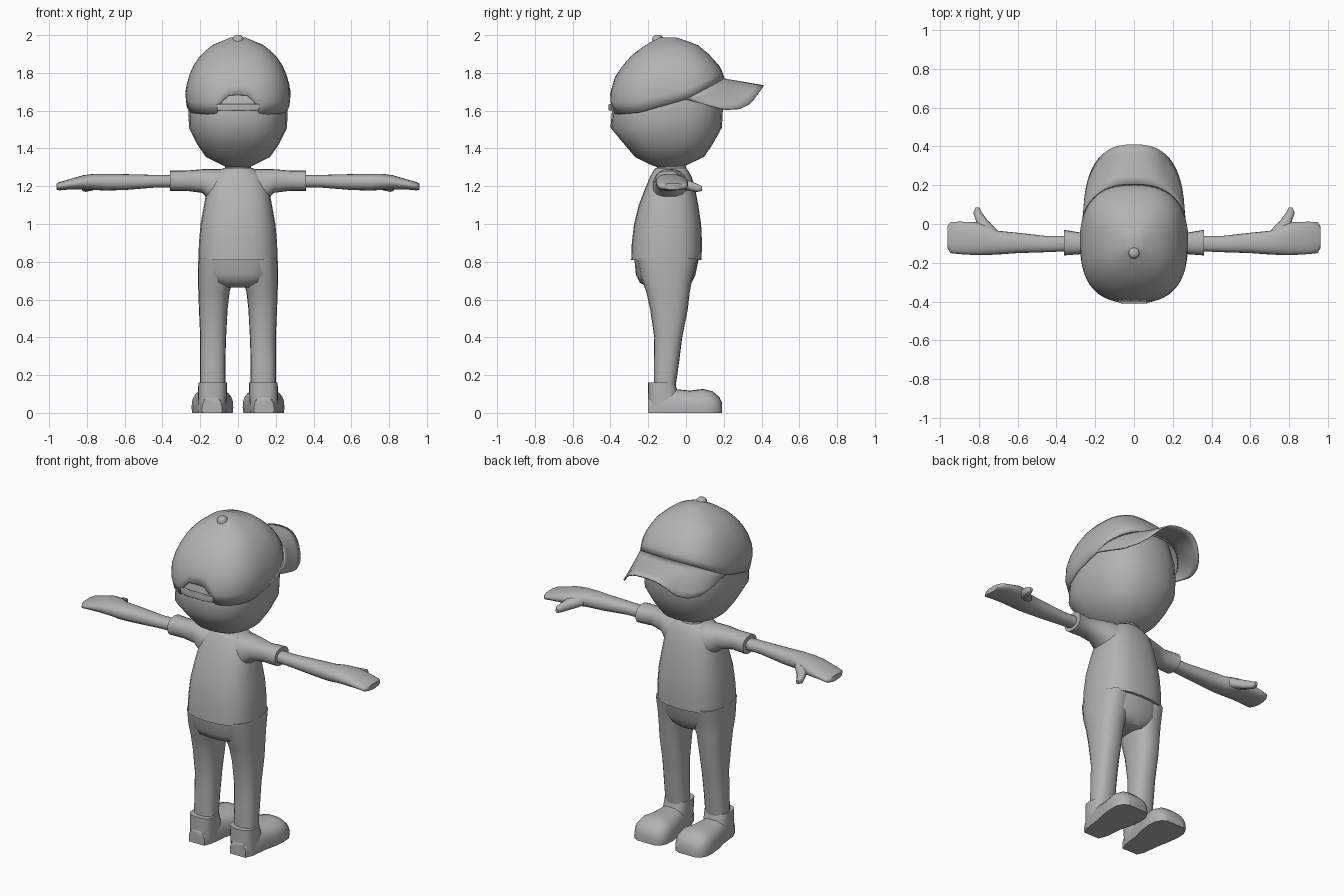
import bpy, bmesh, math
from mathutils import Vector

cube = bpy.data.objects.get("Cube")
if cube:
    bpy.data.objects.remove(cube, do_unlink=True)

GREY = (0.45, 0.45, 0.45, 1)
grey = bpy.data.materials.new("plain grey")
grey.use_nodes = True
grey.diffuse_color = GREY
grey.node_tree.nodes["Principled BSDF"].inputs["Base Color"].default_value = GREY


def finish(name, bm, angle=50, thickness=0):
    bmesh.ops.remove_doubles(bm, verts=bm.verts, dist=0.0005)
    bmesh.ops.recalc_face_normals(bm, faces=bm.faces)
    mesh = bpy.data.meshes.new(name)
    bm.to_mesh(mesh)
    bm.free()
    mesh.materials.append(grey)
    ob = bpy.data.objects.new(name, mesh)
    bpy.context.collection.objects.link(ob)
    if thickness:
        mod = ob.modifiers.new("thickness", "SOLIDIFY")
        mod.thickness = thickness
    bpy.ops.object.select_all(action="DESELECT")
    ob.select_set(True)
    bpy.context.view_layer.objects.active = ob
    bpy.ops.object.shade_smooth_by_angle(angle=math.radians(angle))
    return ob


def rounded(a, p):
    """Point on a unit superellipse."""
    c, s = math.cos(a), math.sin(a)
    return (math.copysign(abs(c) ** (2 / p), c), math.copysign(abs(s) ** (2 / p), s))


def bridge(bm, rings, closed=True):
    for lo, hi in zip(rings, rings[1:]):
        n = len(lo)
        for i in range(n if closed else n - 1):
            j = (i + 1) % n
            bm.faces.new((lo[i], lo[j], hi[j], hi[i]))


def loft(name, axis, sections, p=2.3, n=20, side=1, angle=50):
    """Skin rings given as (position, u min, u max, v min, v max)."""
    bm = bmesh.new()
    rings = []
    for pos, u0, u1, v0, v1 in sections:
        ring = []
        for i in range(n):
            cu, cv = rounded(math.tau * i / n, p)
            u = (u0 + u1) / 2 + cu * (u1 - u0) / 2
            v = (v0 + v1) / 2 + cv * (v1 - v0) / 2
            co = {"x": (pos, u, v), "y": (u, pos, v), "z": (u, v, pos)}[axis]
            ring.append(bm.verts.new((co[0] * side, co[1], max(co[2], 0))))
        rings.append(ring)
    bridge(bm, rings)
    bm.faces.new(rings[0])
    bm.faces.new(rings[-1])
    return finish(name, bm, angle)


def lookup(table, x):
    """Linear interpolation in rows that start with the key."""
    if x <= table[0][0]:
        return table[0][1:]
    for a, b in zip(table, table[1:]):
        if x <= b[0]:
            t = (x - a[0]) / (b[0] - a[0])
            return [m + (k - m) * t for m, k in zip(a[1:], b[1:])]
    return table[-1][1:]


def upright(rows):
    """Turn (z, half width, back y, front y) into loft sections."""
    return [(z, -w, w, y0, y1) for z, w, y0, y1 in rows]


# Head and neck
loft("head", "z", upright([
    (1.3, .06, -.15, -.02), (1.315, .09, -.19, .01), (1.355, .17, -.27, .095),
    (1.42, .215, -.325, .14), (1.51, .26, -.4, .19), (1.6, .262, -.392, .195),
    (1.7, .255, -.38, .19), (1.8, .22, -.33, .17), (1.9, .14, -.24, .08)]), p=2.4, n=24)
loft("neck", "z", upright([(1.2, .07, -.16, .035), (1.28, .07, -.155, .005),
                           (1.34, .065, -.15, -.01)]))

# Cap crown, with an arched opening in its back rim
CROWN = [(1.57, .262, -.385, .2), (1.62, .272, -.41, .2), (1.7, .28, -.4, .203),
         (1.78, .262, -.375, .205), (1.84, .235, -.335, .175), (1.9, .195, -.28, .12),
         (1.95, .13, -.21, .06), (1.987, .04, -.14, -.05)]
RIM = [(-.41, 1.595), (-.38, 1.58), (-.25, 1.59), (-.12, 1.625), (0, 1.66), (.2, 1.77)]
ARCH = [(0, 1.685), (.06, 1.68), (.1, 1.63), (.115, 1.58)]
CROWN_TOP = CROWN[-1][0]


def crown_point(a, z):
    w, y0, y1 = lookup(CROWN, z)
    c, s = rounded(a, 2.6)
    return Vector((w * c, (y0 + y1) / 2 + s * (y1 - y0) / 2, z))


def rim_height(a):
    q = crown_point(a, 1.65)
    z = lookup(RIM, q.y)[0]
    return max(z, lookup(ARCH, abs(q.x))[0]) if q.y < -.3 else z


bm = bmesh.new()
columns, rows = 56, 10
rings = []
for k in range(rows + 1):
    f = math.sin(k / rows * math.pi / 2)
    ring = []
    for i in range(columns):
        a = math.tau * i / columns
        base = rim_height(a)
        ring.append(bm.verts.new(crown_point(a, base + (CROWN_TOP - base) * f)))
    rings.append(ring)
bridge(bm, rings)
bm.faces.new(rings[-1])
finish("cap_crown", bm, thickness=.01)

# Cap visor, drooping at both sides
DROOP = [(0, 1.66), (.2, 1.605), (.29, 1.612), (.35, 1.645), (.4, 1.72), (.41, 1.735)]
bm = bmesh.new()
steps, start = 28, math.radians(13.3)
rings = []
for k in range(6):
    v = k / 5
    ring = []
    for i in range(steps + 1):
        t = i / steps
        a = start + (math.pi - 2 * start) * t
        inner = crown_point(a, rim_height(a))
        c, s = rounded(math.pi * t, 2.6)
        outer = Vector((.262 * c, .41 * s, lookup(DROOP, .41 * s)[0]))
        ring.append(bm.verts.new(inner.lerp(outer, v)))
    rings.append(ring)
bridge(bm, rings, closed=False)
finish("cap_visor", bm, thickness=.008)

# Cap strap and button
loft("cap_strap", "x", [(-.11, -.395, -.375, 1.6, 1.635), (-.06, -.41, -.39, 1.6, 1.635),
                        (.06, -.41, -.39, 1.6, 1.635), (.11, -.395, -.375, 1.6, 1.635)], p=6)
loft("cap_button", "z", upright([(1.965, .028, -.178, -.122), (1.988, .028, -.178, -.122),
                                 (2, .016, -.166, -.134)]), n=12)

# Shirt body and trouser seat
loft("shirt", "z", upright([
    (.81, .21, -.29, .082), (.9, .207, -.287, .085), (1, .198, -.275, .08),
    (1.1, .18, -.25, .065), (1.18, .165, -.22, .05), (1.25, .14, -.19, .03),
    (1.285, .1, -.17, .01), (1.297, .075, -.16, 0)]), p=2.6, n=24)
loft("trouser_seat", "z", upright([
    (.665, .09, -.2, .01), (.69, .16, -.245, .03), (.73, .195, -.265, .05),
    (.83, .203, -.275, .07)]), p=2.6, n=24)

# Paired limbs
for side, label in ((1, "left"), (-1, "right")):
    loft(label + "_sleeve", "x", [
        (.07, -.18, .02, 1.08, 1.292), (.14, -.175, .005, 1.11, 1.292),
        (.19, -.165, -.02, 1.165, 1.29), (.27, -.155, -.045, 1.175, 1.283),
        (.36, -.162, -.03, 1.175, 1.282)], side=side)
    loft(label + "_arm", "x", [
        (.33, -.14, -.06, 1.195, 1.26), (.45, -.145, -.062, 1.192, 1.26),
        (.6, -.15, -.045, 1.18, 1.264), (.7, -.157, -.035, 1.177, 1.266),
        (.76, -.16, -.005, 1.18, 1.266), (.82, -.16, .01, 1.183, 1.258),
        (.9, -.155, .012, 1.182, 1.235), (.945, -.15, .01, 1.178, 1.222),
        (.96, -.125, -.01, 1.182, 1.215)], side=side)
    loft(label + "_thumb", "y", [
        (-.06, .69, .81, 1.195, 1.255), (-.02, .715, .805, 1.185, 1.245),
        (.02, .755, .815, 1.175, 1.23), (.06, .785, .828, 1.17, 1.212),
        (.085, .797, .815, 1.175, 1.2)], n=12, side=side)
    loft(label + "_trouser_leg", "z", [
        (.14, .067, .2, -.17, -.055), (.28, .067, .2, -.17, -.035),
        (.4, .063, .2, -.168, -.02), (.55, .055, .207, -.19, .01),
        (.64, .045, .21, -.21, .02), (.72, .02, .213, -.24, .035),
        (.82, .02, .21, -.26, .06)], p=2.5, side=side)
    loft(label + "_ankle_cuff", "z", [
        (0, .065, .212, -.2, -.02), (.08, .06, .212, -.2, -.035),
        (.16, .058, .21, -.2, -.058)], p=2.8, side=side)
    # The underside is clamped to the ground, giving a flat sole
    loft(label + "_shoe", "y", [
        (-.2, .085, .19, -.04, .08), (-.15, .065, .21, -.07, .125),
        (-.05, .055, .222, -.07, .125), (.02, .035, .238, -.07, .118),
        (.09, .025, .246, -.07, .127), (.14, .03, .243, -.07, .115),
        (.175, .05, .225, -.06, .085), (.19, .08, .195, -.03, .055)],
        p=2.6, n=24, side=side)
